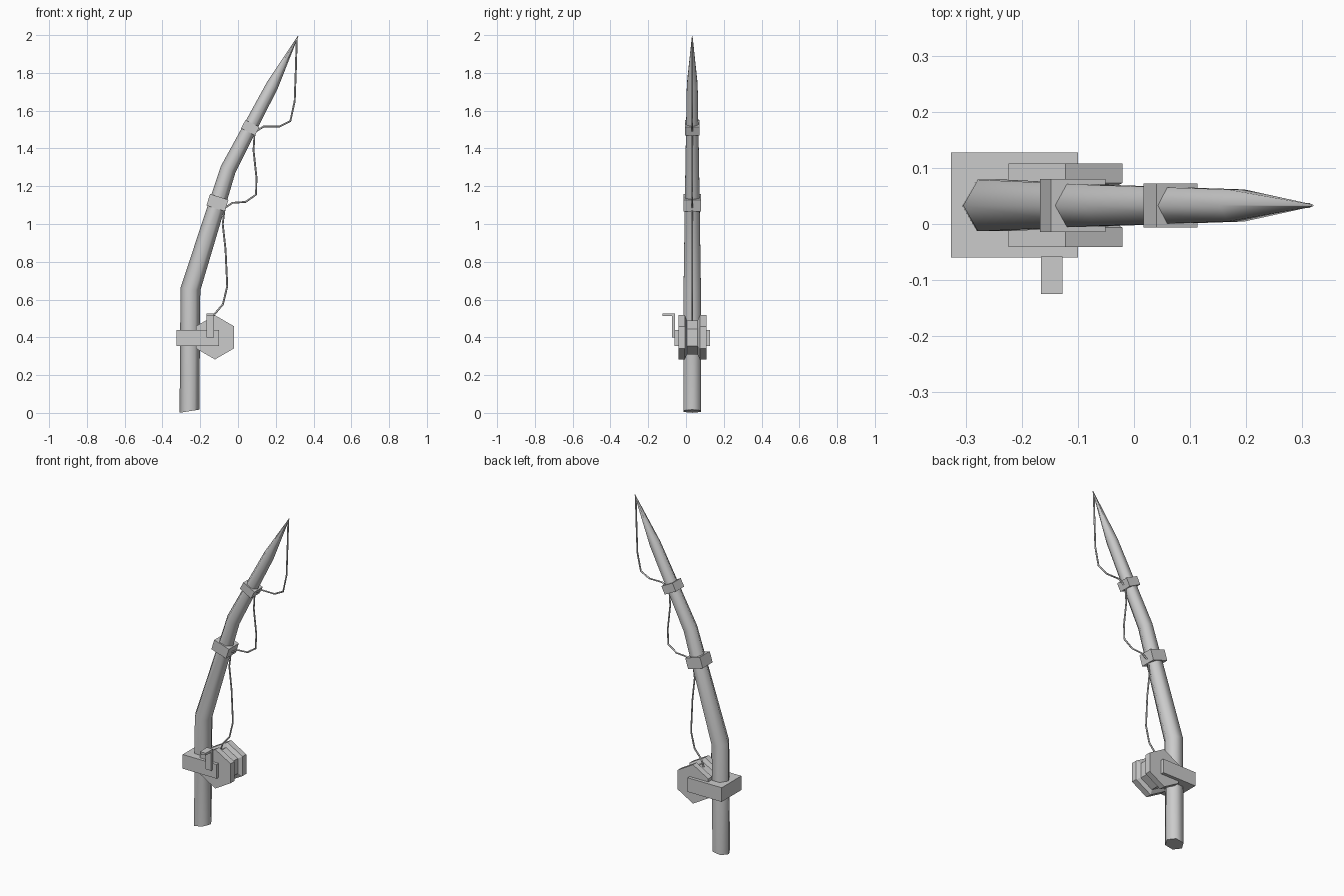
import bpy, math
from mathutils import Vector

if "Cube" in bpy.data.objects:
    bpy.data.objects.remove(bpy.data.objects["Cube"])

YC = 0.033  # shared centre plane of the rod


def make(name, verts, faces, smooth=False):
    me = bpy.data.meshes.new(name)
    me.from_pydata(verts, [], faces)
    for p in me.polygons:
        p.use_smooth = smooth and len(p.vertices) == 4
    ob = bpy.data.objects.new(name, me)
    bpy.context.collection.objects.link(ob)
    return ob


def skin(name, rings, smooth=True):
    """Join equal rings into a capped tube."""
    n = len(rings[0])
    verts = [v for r in rings for v in r]
    faces = [(i * n + j, i * n + (j + 1) % n, (i + 1) * n + (j + 1) % n, (i + 1) * n + j)
             for i in range(len(rings) - 1) for j in range(n)]
    faces += [tuple(reversed(range(n))), tuple(range(len(verts) - n, len(verts)))]
    return make(name, verts, faces, smooth)


def ring(x, z, r, tilt, n=6):
    """Ring facing along a direction leaning tilt radians from z towards +x."""
    u = Vector((math.cos(tilt), 0, -math.sin(tilt)))
    return [Vector((x, YC, z)) + u * r * math.cos(a) + Vector((0, r * math.sin(a), 0))
            for a in (2 * math.pi * k / n for k in range(n))]


def box(name, x, y, z, tilt=0.0):
    """Box from (min, max) ranges, leaning about its own centre."""
    c = [(a + b) / 2 for a, b in (x, y, z)]
    h = [(b - a) / 2 for a, b in (x, y, z)]
    v = [(sx * h[0], sy * h[1], sz * h[2]) for sx in (-1, 1) for sy in (-1, 1) for sz in (-1, 1)]
    ob = make(name, v, [(0, 1, 3, 2), (4, 6, 7, 5), (0, 4, 5, 1),
                        (2, 3, 7, 6), (0, 2, 6, 4), (1, 5, 7, 3)])
    ob.location, ob.rotation_euler = c, (0, tilt, 0)
    return ob


# tapered, bent pole: x, z, radius, tilt in degrees
pole = [(-0.257, 0.009, 0.053, -9), (-0.252, 0.655, 0.053, 9), (-0.052, 1.29, 0.042, 22.5),
        (0.182, 1.735, 0.033, 27), (0.318, 1.995, 0.002, 27)]
skin("rod_pole", [ring(x, z, r, math.radians(t)) for x, z, r, t in pole])

# line guide blocks: x, z, width, depth, height, tilt
for i, (x, z, w, d, h, t) in enumerate([(-0.109, 1.113, 0.102, 0.094, 0.064, 17.6),
                                        (0.065, 1.51, 0.083, 0.079, 0.05, 27.5)]):
    box(f"line_guide_{i + 1}", (x - w / 2, x + w / 2), (YC - d / 2, YC + d / 2),
        (z - h / 2, z + h / 2), math.radians(t))

# reel spool: six-sided lathe along y with two flanges
profile = [(-0.041, 0.117), (-0.006, 0.117), (0.005, 0.09),
           (0.061, 0.09), (0.073, 0.117), (0.108, 0.117)]
spool = skin("reel_spool", [[Vector((-0.122 + r * math.sin(a), y, 0.4 + r * math.cos(a)))
                             for a in (-k * math.pi / 3 for k in range(6))]
                            for y, r in profile], False)

# reel holder: U-shaped frame around the pole and spool
outline = [(-0.326, -0.06), (-0.1, -0.06), (-0.1, -0.041), (-0.2, -0.041),
           (-0.2, 0.108), (-0.1, 0.108), (-0.1, 0.127), (-0.326, 0.127)]
skin("reel_holder", [[Vector((x, y, z)) for x, y in outline] for z in (0.355, 0.44)], False)

# crank arm and handle
box("crank_arm", (-0.166, -0.127), (-0.073, -0.058), (0.4, 0.525))
box("crank_handle", (-0.166, -0.127), (-0.125, -0.06), (0.512, 0.525))

# fishing line sagging between the guides
path = [(-0.14, 0.48), (-0.125, 0.522), (-0.08, 0.575), (-0.057, 0.67), (-0.066, 0.865),
        (-0.081, 1.0), (-0.07, 1.085), (-0.03, 1.112), (0.04, 1.117), (0.095, 1.155),
        (0.098, 1.245), (0.082, 1.39), (0.088, 1.485), (0.135, 1.516), (0.22, 1.516),
        (0.277, 1.545), (0.3, 1.65), (0.306, 1.815), (0.311, 1.98)]
pts = [Vector(p) for p in path]
rings = []
for i, p in enumerate(pts):
    a = (p - pts[i - 1]).normalized() if i else Vector((0, 0))
    b = (pts[i + 1] - p).normalized() if i < len(pts) - 1 else Vector((0, 0))
    d = a + b
    rings.append(ring(p.x, p.y, 0.005, math.atan2(d.x, d.y)))
skin("fishing_line", rings)

# keep all normals facing outward
import bmesh
for ob in bpy.context.collection.objects:
    bm = bmesh.new()
    bm.from_mesh(ob.data)
    bmesh.ops.recalc_face_normals(bm, faces=bm.faces)
    bm.to_mesh(ob.data)
    bm.free()
